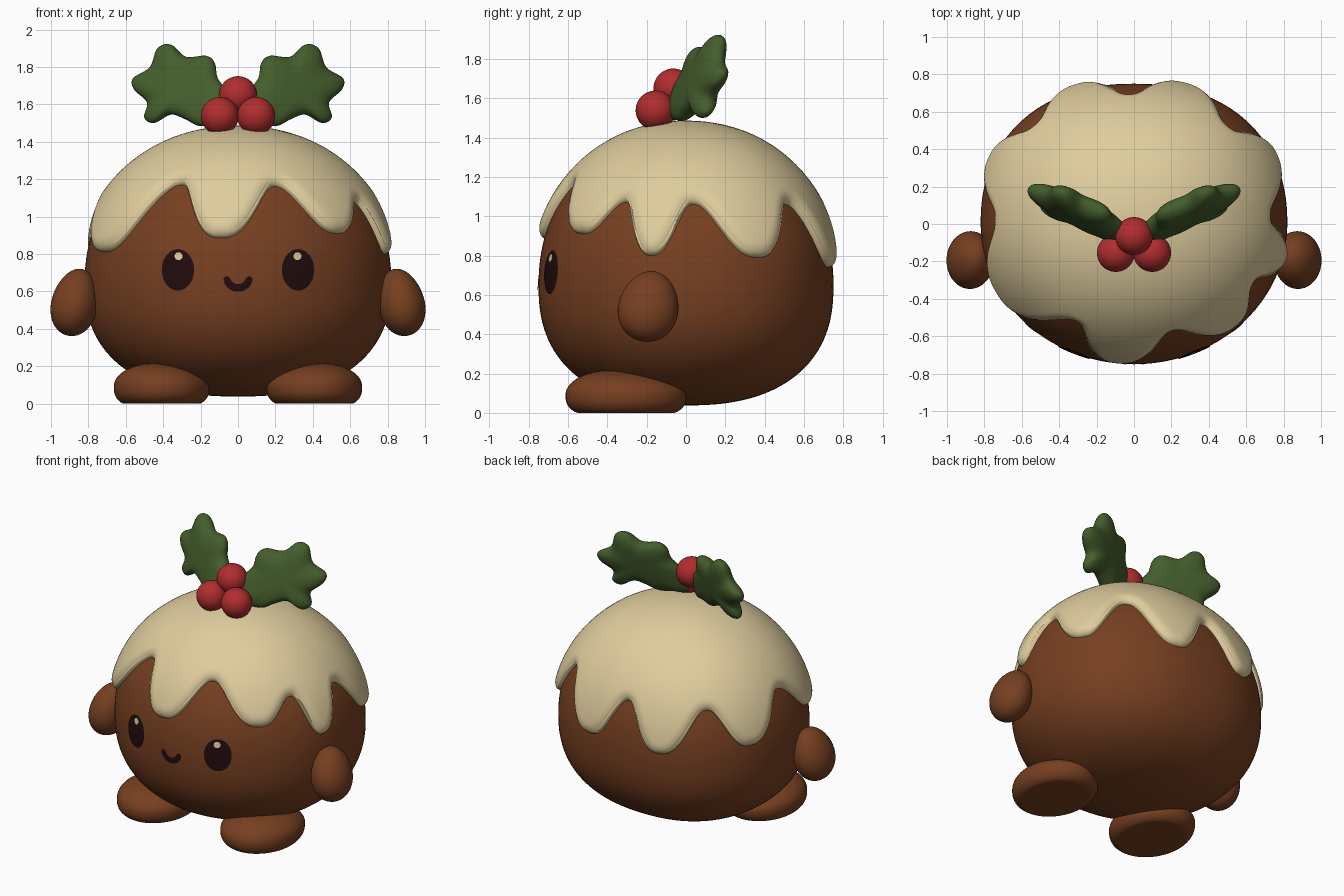
import bpy, bmesh, math
from mathutils import Vector, Matrix, kdtree

if "Cube" in bpy.data.objects:
    bpy.data.objects.remove(bpy.data.objects["Cube"])

def material(name, rgb):
    m = bpy.data.materials.new(name)
    m.diffuse_color = (*rgb, 1)
    m.use_nodes = True
    m.node_tree.nodes["Principled BSDF"].inputs["Base Color"].default_value = m.diffuse_color
    return m

BROWN = material("pudding brown", (0.185, 0.051, 0.015))
CREAM = material("icing cream", (0.74, 0.61, 0.34))
RED = material("berry red", (0.44, 0.026, 0.028))
GREEN = material("leaf green", (0.058, 0.112, 0.025))
DARK = material("face dark", (0.015, 0.0035, 0.004))

def loft(name, rings, mat, closed=True, mirror=False):
    """Skin a list of equal-length rings of points; mirror makes the -x twin."""
    bm = bmesh.new()
    s = -1 if mirror else 1
    grid = [[bm.verts.new((s * p[0], p[1], p[2])) for p in r] for r in rings]
    n = len(rings[0])
    for a, b in zip(grid, grid[1:]):
        for j in range(n if closed else n - 1):
            k = (j + 1) % n
            f = [a[j], b[j], b[k], a[k]]
            bm.faces.new(f[::-1] if mirror else f)
    bmesh.ops.remove_doubles(bm, verts=bm.verts, dist=1e-5)
    for f in bm.faces:
        f.smooth = True
    me = bpy.data.meshes.new(name)
    bm.to_mesh(me)
    bm.free()
    me.materials.append(mat)
    ob = bpy.data.objects.new(name, me)
    bpy.context.collection.objects.link(ob)
    return ob

def pair(name, rings, mat, closed=True):
    loft("right_" + name, rings, mat, closed)
    loft("left_" + name, rings, mat, closed, True)

def sphere_rings(fn, rows=24, cols=40):
    """Unit-sphere rings from top to bottom, each point passed through fn."""
    out = []
    for i in range(rows + 1):
        a = math.pi * i / rows
        out.append([fn(Vector((math.sin(a) * math.cos(t), math.sin(a) * math.sin(t), math.cos(a))))
                    for t in (2 * math.pi * j / cols for j in range(cols))])
    return out

# ---- body shape: squashed superellipsoid, a little squarer at the back
RX, RY, ZC = 0.82, 0.75, 0.65
UP, LOW = (0.79, 2.1), (0.612, 2.4)   # height and exponent of each half

def body_point(a, phi, off=0.0):
    h, n = UP if a <= math.pi / 2 else LOW
    c, s = math.cos(a), max(0.0, math.sin(a))
    r = s ** (2 / n)
    z = math.copysign(h * abs(c) ** (2 / n), c)
    u, v = math.sin(phi), -math.cos(phi)
    if v > 0:
        r *= (abs(u) ** 2.25 + v ** 2.25) ** (-1 / 2.25)
    p = Vector((RX * r * u, RY * r * v, z))
    nrm = Vector((p.x / RX ** 2, p.y / RY ** 2, p.z / h ** 2)).normalized()
    return p + nrm * off + Vector((0, 0, ZC))

def on_front(x, z, off):
    h, n = UP if z > ZC else LOW
    r = (1 - abs((z - ZC) / h) ** n) ** (1 / n)
    y = -RY * math.sqrt(max(0, r * r - (x / RX) ** 2))
    nrm = Vector((x / RX ** 2, y / RY ** 2, (z - ZC) / h ** 2)).normalized()
    return Vector((x, y, z)) + nrm * off

loft("pudding_body", [[body_point(math.pi * i / 64, 2 * math.pi * j / 96) for j in range(96)]
                      for i in range(65)], BROWN)

# ---- icing: (angle from the front, edge height), alternating drip and notch
KEYS = [(-7, .885), (18, 1.16), (43, .91), (62, 1.07), (76, .80), (93, 1.06), (119, .79), (138, 1.06),
        (163, .74), (182, 1.02), (200, .73), (223, 1.02), (243, .77), (268, 1.04), (298, .81),
        (332, 1.17), (353, .885)]

def edge_angle(deg):
    for (d0, z0), (d1, z1) in zip(KEYS, KEYS[1:]):
        if d0 <= deg <= d1:
            t = (deg - d0) / (d1 - d0)
            u = t ** 0.85 if z0 > z1 else 1 - (1 - t) ** 0.85   # drips broader than notches
            z = z0 + (z1 - z0) * u ** 3 * (u * (6 * u - 15) + 10)
            return math.acos(((z - ZC) / UP[0]) ** (UP[1] / 2))

COLS, ROWS = 360, 56
edge = [edge_angle(-7 + j) for j in range(COLS)]
phis = [math.radians(-7 + j) for j in range(COLS)]
tree = kdtree.KDTree(COLS)
for j in range(COLS):
    tree.insert(body_point(edge[j], phis[j]), j)
tree.balance()
rings = []
for i in range(ROWS + 1):
    t = 1 - (1 - i / ROWS) ** 1.5            # denser rows near the rim
    ring = []
    for j in range(COLS):
        a = edge[j] * t
        d = min(1, tree.find(body_point(a, phis[j]))[2] / 0.07)
        ring.append(body_point(a, phis[j], -0.004 + 0.05 * math.sqrt(1 - (1 - d) ** 2)))
    rings.append(ring)
loft("icing", rings, CREAM)

# ---- face plates that follow the body
def disc(cx, cz, rx, rz, off, rows=8, cols=40):
    return [[on_front(cx + rx * i / rows * math.cos(t), cz + rz * i / rows * math.sin(t), off)
             for t in (2 * math.pi * j / cols for j in range(cols))] for i in range(rows + 1)]

pair("eye", disc(0.32, 0.715, 0.086, 0.11, 0.004), DARK)
pair("eye_highlight", disc(0.315, 0.787, 0.021, 0.021, 0.008, 3, 20), CREAM)

smile = []
for i in range(5):
    row = []
    for j in range(33):
        u = j / 32 * 2 - 1
        w = 0.02 * math.sqrt(max(0, 1 - abs(u) ** 8)) * (i / 2 - 1)
        t = 1.5 * math.pi + u * 1.68
        row.append(on_front((0.06 + w) * math.cos(t), 0.676 + (0.057 + w) * math.sin(t), 0.004))
    smile.append(row)
loft("smile", smile, DARK, closed=False)

# ---- arms: egg shapes leaning in at the top
tilt = Matrix.Rotation(math.radians(-12), 3, 'Y') @ Matrix.Rotation(math.radians(-10), 3, 'X')

def arm(p):
    w = 1 - 0.1 * p.z
    return tilt @ Vector((p.x * 0.124 * w, p.y * 0.153 * w, p.z * 0.183)) + Vector((0.872, -0.19, 0.542))

pair("arm", sphere_rings(arm), BROWN)

# ---- feet: flat-soled ovals, higher at the toe and outer side
def foot(p):
    if p.z < 0:                               # squarer below, with a flat sole
        r = math.hypot(p.x, p.y)
        k = r ** 0.5 / r if r > 1e-6 else 1
        z = 0.09 * (1 - min(1, 1.25 * abs(p.z) ** 0.8))
        p = Vector((p.x * k, p.y * k, 0))
    else:
        z = 0.09 + 0.13 * p.z * (0.95 - 0.2 * p.y + 0.12 * p.x)
    return Vector((0.408 + p.x * 0.256, -0.305 + p.y * 0.308, z))

pair("foot", sphere_rings(foot, 32, 48), BROWN)

# ---- berries
for name, c in (("right_berry", (0.097, -0.155, 1.538)), ("left_berry", (-0.097, -0.155, 1.538)),
                ("top_berry", (0, -0.064, 1.65))):
    loft(name, sphere_rings(lambda p: p * 0.101 + Vector(c)), RED)

# ---- holly leaves: puffed lobed outline leaning back
OUT = [(.04, 1.5), (.13, 1.49), (.21, 1.485), (.28, 1.52), (.36, 1.545), (.45, 1.5), (.50, 1.53),
       (.485, 1.61), (.555, 1.68), (.56, 1.74), (.47, 1.80), (.43, 1.90), (.36, 1.92), (.28, 1.855),
       (.17, 1.86), (.125, 1.82), (.11, 1.74), (.05, 1.65)]
outline = []
for i in range(len(OUT)):
    p0, p1, p2, p3 = (Vector(OUT[(i + k - 1) % len(OUT)]) for k in range(4))
    for t in (0, .2, .4, .6, .8):
        outline.append(0.5 * (2 * p1 + (p2 - p0) * t + (2 * p0 - 5 * p1 + 4 * p2 - p3) * t * t
                              + (3 * p1 - p0 - 3 * p2 + p3) * t ** 3))
mid = Vector((0.3, 1.69))
leaf = []
for i in range(25):
    a = math.pi * i / 24
    s = math.sin(a) ** 0.55 if 0 < i < 24 else 0
    ring = []
    for q in outline:
        x, z = mid + (q - mid) * s
        y = 0.075 + 0.4 * (x - 0.3) + 0.26 * (z - 1.7)
        ring.append((x + 0.02 * math.cos(a), y - 0.065 * math.cos(a), z))
    leaf.append(ring)
pair("holly_leaf", leaf, GREEN)
